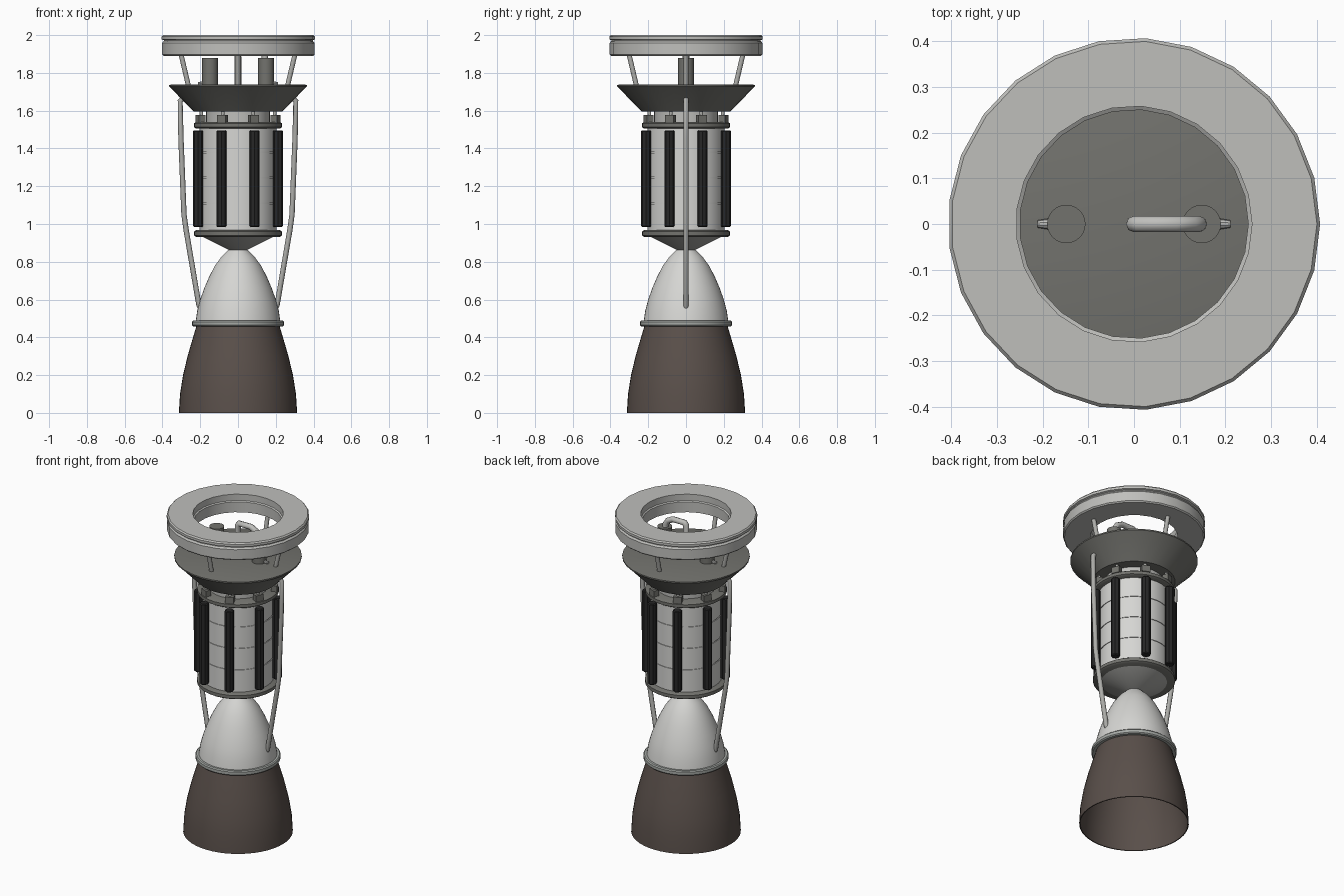
import bpy, bmesh, math
from mathutils import Vector, Matrix

cube = bpy.data.objects.get("Cube")
if cube:
    bpy.data.objects.remove(cube, do_unlink=True)


def material(name, r, g, b):
    m = bpy.data.materials.new(name)
    m.use_nodes = True
    m.diffuse_color = (r, g, b, 1)
    m.node_tree.nodes["Principled BSDF"].inputs["Base Color"].default_value = (r, g, b, 1)
    return m


PALE = material("pale metal", 0.67, 0.67, 0.65)
LIGHT = material("light grey", 0.52, 0.52, 0.5)
PIPE = material("pipe grey", 0.42, 0.42, 0.4)
FLANGE = material("flange grey", 0.38, 0.4, 0.38)
DARK = material("dark grey", 0.17, 0.17, 0.155)
BLACK = material("black", 0.02, 0.02, 0.02)
BROWN = material("nozzle brown", 0.1, 0.078, 0.068)


def finish(obj, mat, angle=35):
    obj.data.materials.clear()
    obj.data.materials.append(mat)
    bpy.ops.object.select_all(action='DESELECT')
    obj.select_set(True)
    bpy.context.view_layer.objects.active = obj
    bpy.ops.object.shade_smooth_by_angle(angle=math.radians(angle))
    return obj


def from_bmesh(name, bm, mat, angle=35):
    bmesh.ops.remove_doubles(bm, verts=bm.verts, dist=1e-5)
    bmesh.ops.recalc_face_normals(bm, faces=bm.faces)
    mesh = bpy.data.meshes.new(name)
    bm.to_mesh(mesh)
    bm.free()
    obj = bpy.data.objects.new(name, mesh)
    bpy.context.collection.objects.link(obj)
    return finish(obj, mat, angle)


def lathe(name, profile, mat, sides=32, hollow=False, at=(0, 0, 0), angle=35):
    """Revolve (radius, height) points; solid ends on the axis, hollow closes on itself."""
    pts = list(profile)
    if not hollow:
        pts = [(0, pts[0][1])] + pts + [(0, pts[-1][1])]
    bm = bmesh.new()
    rings = []
    for i in range(sides):
        a = math.tau * i / sides
        rings.append([bm.verts.new((r * math.cos(a) + at[0], r * math.sin(a) + at[1], z + at[2]))
                      for r, z in pts])
    count = len(pts) if hollow else len(pts) - 1
    for i in range(sides):
        p, q = rings[i], rings[(i + 1) % sides]
        for j in range(count):
            k = (j + 1) % len(pts)
            if pts[j][0] == 0:
                bm.faces.new((p[j], q[k], p[k]))
            elif pts[k][0] == 0:
                bm.faces.new((p[j], q[j], p[k]))
            else:
                bm.faces.new((p[j], q[j], q[k], p[k]))
    return from_bmesh(name, bm, mat, angle)


def tube(name, points, radius, mat):
    curve = bpy.data.curves.new(name, 'CURVE')
    curve.dimensions = '3D'
    curve.bevel_depth = radius
    curve.bevel_resolution = 2
    curve.use_fill_caps = True
    spline = curve.splines.new('POLY')
    spline.points.add(len(points) - 1)
    for p, co in zip(spline.points, points):
        p.co = (*co, 1)
    obj = bpy.data.objects.new(name, curve)
    bpy.context.collection.objects.link(obj)
    bpy.ops.object.select_all(action='DESELECT')
    obj.select_set(True)
    bpy.context.view_layer.objects.active = obj
    bpy.ops.object.convert(target='MESH')
    return finish(bpy.context.object, mat, 50)


def box(name, centre, size, turn, mat):
    bm = bmesh.new()
    bmesh.ops.create_cube(bm, size=1, matrix=Matrix.Translation(centre)
                          @ Matrix.Rotation(turn, 4, 'Z') @ Matrix.Diagonal((*size, 1)))
    return from_bmesh(name, bm, mat)


def around(radius, angle, z):
    return Vector((radius * math.cos(angle), radius * math.sin(angle), z))


# Open bell nozzle: outer wall, then inner wall back down to the rim
bell = [(0.313, 0), (0.307, 0.1), (0.291, 0.2), (0.267, 0.3), (0.238, 0.4), (0.22, 0.46)]
inner = [(r - 0.006, z) for r, z in reversed(bell)]
lathe("nozzle", bell + [(0, 0.46), (0, 0.45)] + inner[1:], BROWN, 48, hollow=True)
lathe("nozzle_flange", [(0.237, 0.458), (0.243, 0.464), (0.243, 0.482), (0.237, 0.488)], FLANGE, 48)

# Combustion chamber dome
lathe("chamber_dome", [(0.224, 0.485), (0.216, 0.54), (0.2, 0.6), (0.179, 0.66), (0.153, 0.72),
                       (0.122, 0.78), (0.085, 0.83), (0.045, 0.868)], PALE, 48)
lathe("lower_cone", [(0.04, 0.858), (0.2, 0.938)], PIPE)
lathe("lower_collar", [(0.222, 0.932), (0.234, 0.94), (0.234, 0.96), (0.222, 0.968)], DARK)

# Drum with narrow panel seams
drum = [(0.203, 0.96)]
for z in (1.11, 1.245, 1.38):
    drum += [(0.203, z - 0.003), (0.199, z - 0.003), (0.199, z + 0.003), (0.203, z + 0.003)]
lathe("drum", drum + [(0.203, 1.51)], PALE)
lathe("upper_collar", [(0.222, 1.505), (0.234, 1.513), (0.234, 1.532), (0.222, 1.54)], DARK)
lathe("neck", [(0.17, 1.535), (0.17, 1.6)], LIGHT)

# Bars, blocks and short links repeated round the drum
for i in range(8):
    a = math.tau * (i + 0.5) / 8
    lathe(f"drum_bar_{i + 1}", [(0.022, 0.985), (0.027, 0.99), (0.027, 1.49), (0.022, 1.495)],
          BLACK, 8, at=around(0.229, a, 0), angle=25)
    box(f"collar_block_{i + 1}", around(0.215, a, 1.556), (0.035, 0.05, 0.04), a, DARK)
    tube(f"collar_link_{i + 1}", [around(0.21, a, 1.57), around(0.21, a, 1.61)], 0.01, PIPE)

# Flared platform
lathe("platform", [(0.235, 1.595), (0.358, 1.722), (0.364, 1.727), (0.364, 1.735), (0.355, 1.738)],
      DARK, 32)

# Top ring: lower band, groove and upper lip
lathe("top_ring", [(0.25, 1.89), (0.398, 1.89), (0.405, 1.897), (0.405, 1.958), (0.4, 1.965),
                   (0.396, 1.968), (0.396, 1.973), (0.407, 1.977), (0.407, 1.992), (0.4, 2.0),
                   (0.258, 2.0), (0.258, 1.96), (0.25, 1.955)], LIGHT, 25, hollow=True)
for i in range(4):
    a = math.tau * i / 4
    tube(f"ring_strut_{i + 1}", [around(0.262, a, 1.73), around(0.302, a, 1.9)], 0.013, PIPE)

# Mirrored canisters, fittings and long feed pipes
for side, s in (("left", 1), ("right", -1)):
    lathe(f"{side}_canister", [(0.042, 1.735), (0.042, 1.88)], DARK, 24, at=(s * 0.148, 0, 0))
    tube(f"{side}_feed_pipe", [(s * 0.285, 0, 1.672), (s * 0.306, 0, 1.65), (s * 0.302, 0, 1.45),
                               (s * 0.286, 0, 1.05), (s * 0.275, 0, 0.97), (s * 0.207, 0, 0.57),
                               (s * 0.195, 0, 0.55)], 0.014, PIPE)
    bm = bmesh.new()
    bmesh.ops.create_cone(bm, cap_ends=True, segments=10, radius1=0.013, radius2=0.008, depth=0.03,
                          matrix=Matrix.Translation((s * 0.196, 0, 1.744))
                          @ Matrix.Rotation(s * math.pi / 2, 4, 'Y'))
    from_bmesh(f"{side}_fitting", bm, LIGHT)

# Bent transfer pipe from the centre to the left canister
tube("transfer_pipe", [(0, 0, 1.73), (0, 0, 1.925), (0.01, 0, 1.938), (0.09, 0, 1.938),
                       (0.125, 0, 1.92), (0.142, 0, 1.895), (0.142, 0, 1.87)], 0.018, LIGHT)
